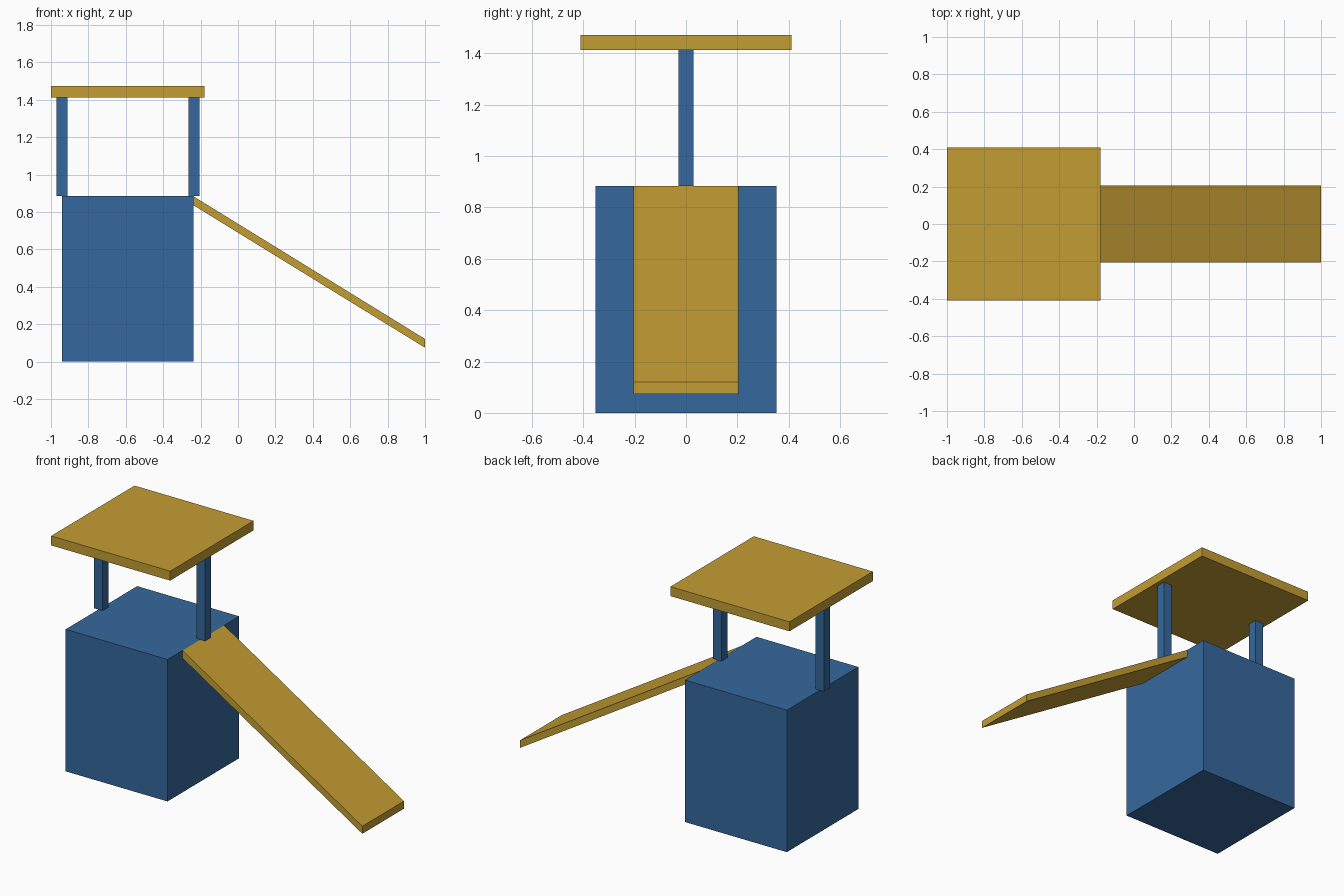
import bpy

if "Cube" in bpy.data.objects:
    bpy.data.objects.remove(bpy.data.objects["Cube"])


def material(name, color):
    m = bpy.data.materials.new(name)
    m.diffuse_color = (*color, 1)
    m.use_nodes = True
    m.node_tree.nodes["Principled BSDF"].inputs["Base Color"].default_value = m.diffuse_color
    return m


blue = material("blue", (0.036, 0.138, 0.337))
yellow = material("yellow", (0.552, 0.337, 0.033))


def prism(name, profile, half_width, mat):
    """Extrude a counter-clockwise four-point xz profile symmetrically along y."""
    verts = [(x, y, z) for y in (-half_width, half_width) for x, z in profile]
    n = len(profile)
    faces = [tuple(range(n)), tuple(range(2 * n - 1, n - 1, -1))]
    faces += [(i, i + n, (i + 1) % n + n, (i + 1) % n) for i in range(n)]
    mesh = bpy.data.meshes.new(name)
    mesh.from_pydata(verts, [], faces)
    mesh.materials.append(mat)
    obj = bpy.data.objects.new(name, mesh)
    bpy.context.collection.objects.link(obj)
    return obj


def box(name, x0, x1, z0, z1, half_width, mat):
    return prism(name, [(x0, z0), (x1, z0), (x1, z1), (x0, z1)], half_width, mat)


# Tower block
box("tower_base", -0.941, -0.239, 0, 0.884, 0.352, blue)

# Two roof posts, centred over the left and right edges of the tower
for side, x in (("left", -0.941), ("right", -0.236)):
    box(side + "_post", x - 0.029, x + 0.029, 0.884, 1.413, 0.029, blue)

# Flat roof
box("roof", -1, -0.18, 1.413, 1.472, 0.41, yellow)

# Sloping slide with vertical ends
prism("slide", [(-0.239, 0.836), (1, 0.074), (1, 0.121), (-0.239, 0.884)],
      0.205, yellow)
